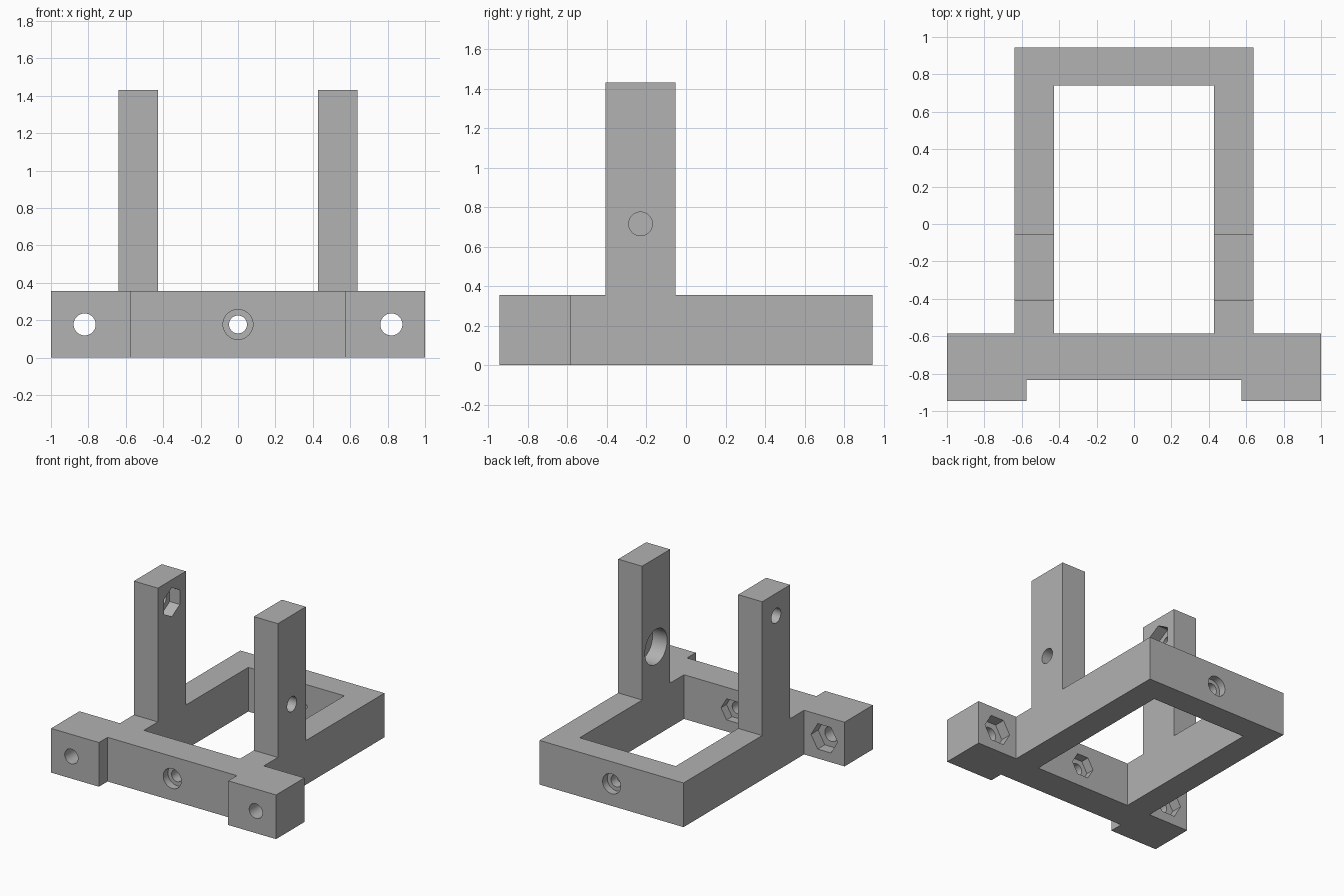
import bpy
import bmesh
from math import cos, sin, tau, radians

cube = bpy.data.objects.get("Cube")
if cube:
    bpy.data.objects.remove(cube, do_unlink=True)

grey = bpy.data.materials.new("plain grey")
grey.use_nodes = True
COLOUR = (0.445, 0.445, 0.445, 1)
grey.diffuse_color = COLOUR
grey.node_tree.nodes["Principled BSDF"].inputs["Base Color"].default_value = COLOUR


def prism(name, points, vector):
    """Extrude a flat outline along a vector into a closed solid."""
    bm = bmesh.new()
    face = bm.faces.new([bm.verts.new(p) for p in points])
    grown = bmesh.ops.extrude_face_region(bm, geom=[face], use_keep_orig=True)["geom"]
    moved = [g for g in grown if isinstance(g, bmesh.types.BMVert)]
    bmesh.ops.translate(bm, verts=moved, vec=vector)
    bmesh.ops.recalc_face_normals(bm, faces=bm.faces)
    mesh = bpy.data.meshes.new(name)
    bm.to_mesh(mesh)
    bm.free()
    mesh.materials.append(grey)
    obj = bpy.data.objects.new(name, mesh)
    bpy.context.collection.objects.link(obj)
    return obj


def box(name, x0, x1, y0, y1, z0, z1):
    return prism(name, [(x0, y0, z0), (x1, y0, z0), (x1, y1, z0), (x0, y1, z0)],
                 (0, 0, z1 - z0))


def bore(axis, start, end, across, z, radius, sides=40):
    """Cutter along x or y; a six-sided one makes a nut pocket."""
    ring = [(radius * cos(tau * i / sides), radius * sin(tau * i / sides))
            for i in range(sides)]
    if axis == "x":
        points = [(start, across + s, z + c) for c, s in ring]
        vector = (end - start, 0, 0)
    else:
        points = [(across + c, start, z + s) for c, s in ring]
        vector = (0, end - start, 0)
    return prism("hole_cutter", points, vector)


def combine(target, tool, operation):
    tool.hide_render = True
    mod = target.modifiers.new("combine", "BOOLEAN")
    mod.operation = operation
    mod.solver = "EXACT"
    mod.object = tool
    bpy.context.view_layer.objects.active = target
    bpy.ops.object.modifier_apply(modifier=mod.name)
    bpy.data.objects.remove(tool, do_unlink=True)


# Main levels
HEIGHT, TOP = 0.355, 1.43
FRONT, BAR, STEP, INNER, BACK = -0.945, -0.835, -0.585, 0.74, 0.945
RAIL_IN, RAIL_OUT, TAB = 0.427, 0.64, 0.575
MID = HEIGHT / 2

# Base frame: mirrored plan outline with front tabs
half = [(TAB, BAR), (TAB, FRONT), (1, FRONT), (1, STEP), (RAIL_OUT, STEP), (RAIL_OUT, BACK)]
plan = half + [(-x, y) for x, y in reversed(half)]
frame = prism("bracket_frame", [(x, y, 0) for x, y in plan], (0, 0, HEIGHT))
combine(frame, box("opening", -RAIL_IN, RAIL_IN, STEP, INNER, -0.2, 0.6), "DIFFERENCE")

# Uprights
for side in (-1, 1):
    x0, x1 = sorted((side * RAIL_IN, side * RAIL_OUT))
    combine(frame, box("upright", x0, x1, -0.408, -0.053, 0.2, TOP), "UNION")

cutters = []

# Tab bolt holes with nut pockets behind
for x in (-0.82, 0.82):
    cutters += [bore("y", -1.1, -0.5, x, MID, 0.059),
                bore("y", STEP - 0.09, -0.5, x, MID, 0.118, 6)]

# Centre bolt holes: round recess outside, nut pocket inside
for outer, inner, inward in ((BAR, STEP, 1), (BACK, INNER, -1)):
    out, into = outer - 0.1 * inward, inner + 0.1 * inward
    cutters += [bore("y", out, into, 0, MID, 0.048),
                bore("y", out, outer + 0.06 * inward, 0, MID, 0.08),
                bore("y", inner - 0.07 * inward, into, 0, MID, 0.098, 6)]

# Right upright: high bolt hole with nut pocket on the inner face
Y = -0.23
cutters += [bore("x", -0.8, -0.3, Y, 1.25, 0.06),
            bore("x", -RAIL_IN - 0.09, -0.3, Y, 1.25, 0.117, 6)]

# Left upright: mid bolt hole with wide round recess on the inner face
cutters += [bore("x", 0.3, 0.8, Y, 0.715, 0.06),
            bore("x", 0.3, RAIL_IN + 0.13, Y, 0.715, 0.141)]

for cutter in cutters:
    combine(frame, cutter, "DIFFERENCE")

# Smooth bores, crisp edges
bpy.ops.object.select_all(action="DESELECT")
frame.select_set(True)
bpy.context.view_layer.objects.active = frame
bpy.ops.object.shade_smooth_by_angle(angle=radians(30))
